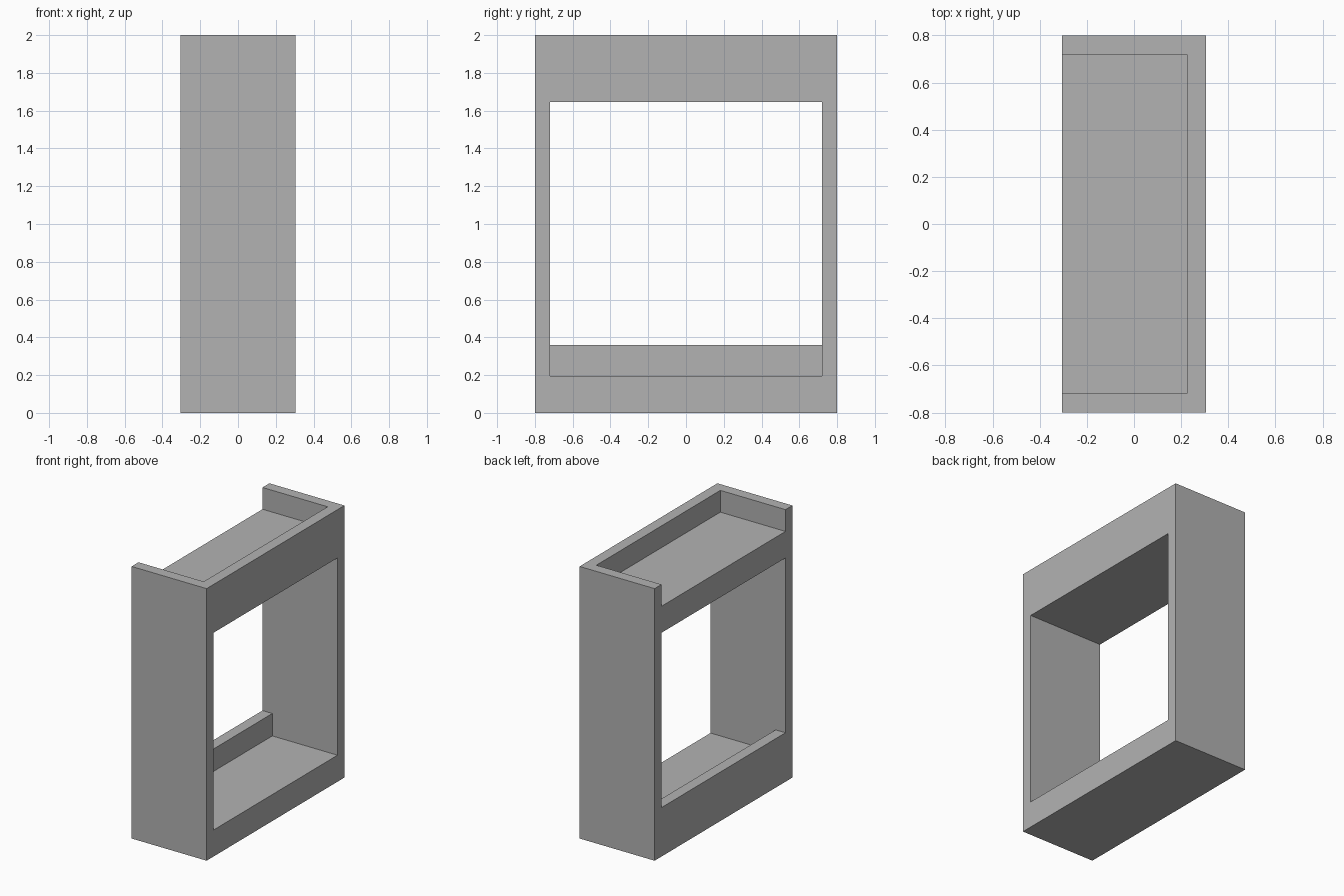
import bpy

# Remove the default cube
default = bpy.data.objects.get("Cube")
if default:
    bpy.data.objects.remove(default, do_unlink=True)

# Overall half sizes, panel thickness and key heights
HX, HY, TOP = 0.305, 0.80, 2.0
WALL = 0.08
BASE_TOP, LIP_TOP = 0.195, 0.36
SHELF_UNDER, SHELF_TOP = 1.645, 1.84
OVER = 0.2  # overshoot of the cutters

grey = bpy.data.materials.new("plain_grey")
grey.use_nodes = True
colour = (0.448, 0.448, 0.448, 1.0)
grey.diffuse_color = colour
grey.node_tree.nodes["Principled BSDF"].inputs["Base Color"].default_value = colour


def box(name, x, y, z):
    """Box spanning the given (low, high) ranges."""
    spans = (x, y, z)
    bpy.ops.mesh.primitive_cube_add(size=1, location=[sum(s) / 2 for s in spans])
    obj = bpy.context.object
    obj.name = name
    obj.scale = [s[1] - s[0] for s in spans]
    bpy.ops.object.transform_apply(location=True, rotation=True, scale=True)
    obj.data.materials.append(grey)
    return obj


def cut(target, cutter):
    """Subtract the cutter from the target and discard it."""
    cutter.hide_render = True
    mod = target.modifiers.new("cut", "BOOLEAN")
    mod.operation = "DIFFERENCE"
    mod.solver = "EXACT"
    mod.object = cutter
    bpy.context.view_layer.objects.active = target
    bpy.ops.object.modifier_apply(modifier=mod.name)
    bpy.data.objects.remove(cutter, do_unlink=True)


# Solid cabinet block
cabinet = box("cabinet_frame", (-HX, HX), (-HY, HY), (0, TOP))
inner_y = (-HY + WALL, HY - WALL)

# Top tray: walled on the +x side and both ends, open to -x
cut(cabinet, box("tray_cutter", (-HX - OVER, HX - WALL), inner_y,
                 (SHELF_TOP, TOP + OVER)))

# Main opening right through the cabinet, above the lip
cut(cabinet, box("opening_cutter", (-HX - OVER, HX + OVER), inner_y,
                 (LIP_TOP, SHELF_UNDER)))

# Lower tray: open to +x, leaving a lip on the -x side
cut(cabinet, box("base_cutter", (-HX + WALL, HX + OVER), inner_y,
                 (BASE_TOP, LIP_TOP + OVER)))
